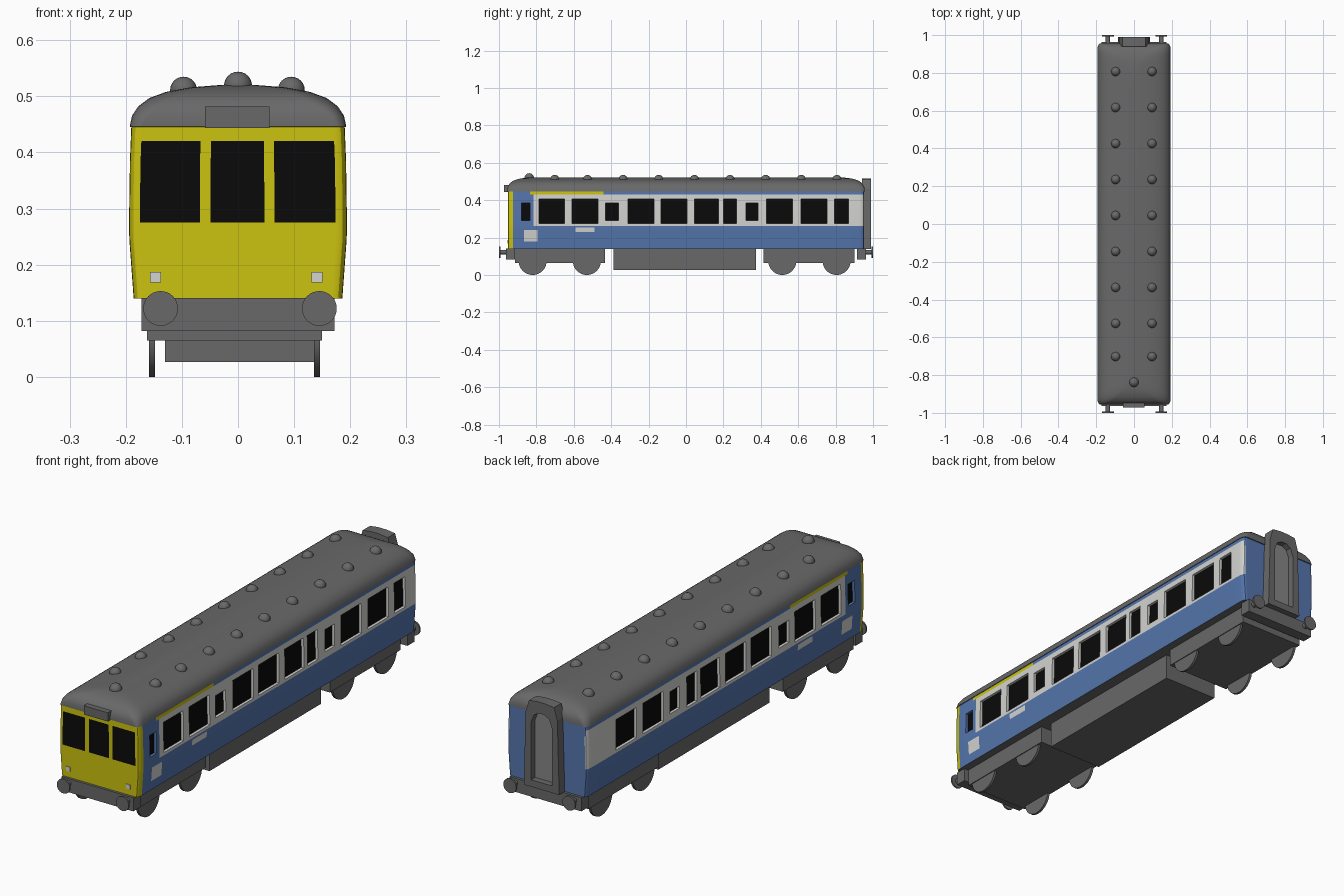
import bpy, bmesh, math
from mathutils import Matrix

if "Cube" in bpy.data.objects:
    bpy.data.objects.remove(bpy.data.objects["Cube"], do_unlink=True)


def material(name, r, g, b):
    m = bpy.data.materials.new(name)
    m.use_nodes = True
    m.diffuse_color = (r, g, b, 1)
    m.node_tree.nodes["Principled BSDF"].inputs["Base Color"].default_value = (r, g, b, 1)
    return m


GREY = material("grey", 0.14, 0.14, 0.14)
BLUE = material("blue", 0.09, 0.18, 0.42)
WHITE = material("white", 0.65, 0.65, 0.63)
YELLOW = material("yellow", 0.6, 0.54, 0.005)
GLASS = material("black glass", 0.003, 0.003, 0.003)
DOOR = material("door grey", 0.24, 0.24, 0.24)


def finish(bm, name, mats, smooth=False):
    bmesh.ops.recalc_face_normals(bm, faces=bm.faces)
    mesh = bpy.data.meshes.new(name)
    bm.to_mesh(mesh)
    bm.free()
    for m in mats:
        mesh.materials.append(m)
    ob = bpy.data.objects.new(name, mesh)
    bpy.context.collection.objects.link(ob)
    if smooth:
        bpy.ops.object.select_all(action='DESELECT')
        ob.select_set(True)
        bpy.context.view_layer.objects.active = ob
        bpy.ops.object.shade_smooth_by_angle(angle=math.radians(32))
    return ob


def box(name, x0, x1, y0, y1, z0, z1, mat=GREY):
    bm = bmesh.new()
    bmesh.ops.create_cube(bm, size=1)
    for v in bm.verts:
        v.co = ((x0 + x1) / 2 + v.co.x * (x1 - x0),
                (y0 + y1) / 2 + v.co.y * (y1 - y0),
                (z0 + z1) / 2 + v.co.z * (z1 - z0))
    return finish(bm, name, [mat])


def cylinder(name, centre, radius, depth, axis):
    bm = bmesh.new()
    turn = Matrix.Rotation(math.pi / 2, 4, 'Y' if axis == 'X' else 'X')
    bmesh.ops.create_cone(bm, cap_ends=True, segments=32, radius1=radius, radius2=radius,
                          depth=depth, matrix=Matrix.Translation(centre) @ turn)
    return finish(bm, name, [GREY], True)


# Window openings: start and end along the side, small or tall
TALL, SMALL = (0.275, 0.405), (0.29, 0.385)
SIDE_WINDOWS = [(-0.88, -0.835, SMALL), (-0.785, -0.65, TALL), (-0.61, -0.47, TALL),
                (-0.43, -0.36, SMALL), (-0.31, -0.17, TALL), (-0.135, 0.005, TALL),
                (0.045, 0.175, TALL), (0.2, 0.27, TALL), (0.32, 0.385, SMALL),
                (0.43, 0.57, TALL), (0.615, 0.755, TALL), (0.795, 0.87, TALL)]
FRONT_WINDOWS = [(-0.175, -0.068), (-0.049, 0.047), (0.065, 0.174)]
# Painted panels on the sides: y range, z range, slot
PANELS = [(-0.835, -0.44, 0.43, 0.445, 3), (-0.865, -0.795, 0.18, 0.24, 2),
          (-0.59, -0.49, 0.23, 0.255, 2)]
HX, HY, RX, RY = 0.194, 0.952, 0.012, 0.027
WHITE_START = -0.815


def ring(z, hx, hy, rx, ry):
    """Rounded rectangle split wherever a window or panel edge needs it."""
    ys = {WHITE_START, HY - RY, RY - HY}
    for w in SIDE_WINDOWS + PANELS:
        ys.update(w[:2])
    xs = {HX - RX, RX - HX}
    for w in FRONT_WINDOWS:
        xs.update(w)
    ys = [y * (hy - ry) / (HY - RY) for y in sorted(ys)]
    xs = [x * (hx - rx) / (HX - RX) for x in sorted(xs)]

    def corner(sx, sy, start):
        return [(sx * (hx - rx) + rx * math.cos(a), sy * (hy - ry) + ry * math.sin(a), z)
                for a in (math.radians(start + 22.5 * i) for i in (1, 2, 3))]
    return ([(hx, y, z) for y in ys] + corner(1, 1, 0)
            + [(x, hy, z) for x in reversed(xs)] + corner(-1, 1, 90)
            + [(-hx, y, z) for y in reversed(ys)] + corner(-1, -1, 180)
            + [(x, -hy, z) for x in xs] + corner(1, -1, 270))


def body_slot(c):
    """Slots: 0 grey, 1 blue, 2 white, 3 yellow, 4 glass."""
    if c.z > 0.446 or c.z < 0.141:
        return 0
    if c.y < RY - HY:
        in_window = any(a < c.x < b for a, b in FRONT_WINDOWS)
        return 4 if in_window and c.y < 0.001 - HY and 0.275 < c.z < 0.42 else 3
    if abs(c.x) < HX - RX:
        return 1
    for a, b, (low, high) in SIDE_WINDOWS:
        blank = a > 0.78 and c.x < 0
        if a < c.y < b and low < c.z < high and not blank:
            return 4
    for a, b, low, high, slot in PANELS:
        if a < c.y < b and low < c.z < high:
            return slot
    return 2 if c.y > WHITE_START and 0.263 < c.z < 0.43 else 1


# Body shell with roof dome
def wall_width(z):
    return 0.186 + 0.008 * min(1, (z - 0.14) / 0.11) - 0.004 * max(0, (z - 0.35) / 0.1)


wall_z = (0.14, 0.18, 0.23, 0.24, 0.255, 0.263, 0.275, 0.29, 0.385, 0.405, 0.42, 0.43, 0.445)
levels = [(z, wall_width(z), HY, RX, RY) for z in wall_z]
levels += [(0.446, 0.193, 0.956, 0.016, 0.03), (0.465, 0.189, 0.955, 0.022, 0.035),
           (0.482, 0.178, 0.948, 0.03, 0.04), (0.497, 0.158, 0.934, 0.035, 0.045),
           (0.508, 0.128, 0.914, 0.035, 0.045), (0.516, 0.085, 0.885, 0.03, 0.04),
           (0.52, 0.035, 0.85, 0.015, 0.03)]
bm = bmesh.new()
rows = [[bm.verts.new(p) for p in ring(*level)] for level in levels]
count = len(rows[0])
for low, high in zip(rows, rows[1:]):
    for i in range(count):
        j = (i + 1) % count
        bm.faces.new((low[i], low[j], high[j], high[i]))
bm.faces.new(rows[0][::-1])
bm.faces.new(rows[-1])
for f in bm.faces:
    f.material_index = body_slot(f.calc_center_median())
# Recess the side windows
for side in (-1, 1):
    panes = [f for f in bm.faces if f.material_index == 4
             and f.calc_center_median().x * side > HX - RX and f.calc_center_median().y > RY - HY]
    known = set(bm.faces) - set(panes)
    geom = bmesh.ops.extrude_face_region(bm, geom=panes)["geom"]
    caps = {g for g in geom if isinstance(g, bmesh.types.BMFace)}
    old = [f for f in panes if f.is_valid and f not in caps]
    if old:
        bmesh.ops.delete(bm, geom=old, context='FACES')
    for g in geom:
        if isinstance(g, bmesh.types.BMVert):
            g.co.x -= side * 0.012
    for f in bm.faces:
        if f in caps:
            f.material_index = 4
        elif f not in known:
            f.material_index = 2 if f.calc_center_median().y > WHITE_START else 1
finish(bm, "body_shell", [GREY, BLUE, WHITE, YELLOW, GLASS], True)

# Roof vents
def vent(name, x, y, z, radius, squash):
    bm = bmesh.new()
    bmesh.ops.create_uvsphere(bm, u_segments=20, v_segments=12, radius=radius)
    bmesh.ops.transform(bm, verts=bm.verts, matrix=Matrix.Translation((x, y, z))
                        @ Matrix.Diagonal((1, 1, squash, 1)))
    finish(bm, name, [GREY], True)


for k in range(9):
    y = 0.807 - 0.1905 * k if k < 8 else -0.702
    for x in (-0.097, 0.095):
        vent("roof_vent", x, y, 0.511, 0.024, 1)
vent("front_roof_vent", 0, -0.838, 0.519, 0.025, 1)

# Cab front details
box("destination_box", -0.059, 0.056, -0.972, -0.91, 0.444, 0.482)
for x in (-0.147, 0.141):
    box("marker_light", x - 0.01, x + 0.01, -0.955, -0.949, 0.168, 0.187, WHITE)

# Rear gangway with arched recess and door
outer = [(0.085, 0.14), (0.076, 0.46), (0.06, 0.512), (0.02, 0.517)]
inner = [(0.05, 0.17), (0.05, 0.42), (0.036, 0.455), (0.013, 0.468)]
bm = bmesh.new()
loops = []
for half, y in ((outer, 0.94), (outer, 0.99), (inner, 0.99), (inner, 0.962)):
    points = half + [(-x, z) for x, z in reversed(half)]
    loops.append([bm.verts.new((x, y, z)) for x, z in points])
for a, b in zip(loops, loops[1:]):
    for i in range(8):
        j = (i + 1) % 8
        bm.faces.new((a[i], a[j], b[j], b[i]))
bm.faces.new(loops[0])
bm.faces.new(loops[-1]).material_index = 1
finish(bm, "rear_gangway", [GREY, DOOR])

# Underframe, buffers and bogies
box("equipment_box", -0.13, 0.135, -0.388, 0.375, 0.027, 0.141)
for end, label in ((-1, "front"), (1, "rear")):
    y0, y1 = sorted((end * 0.963, end * 0.915))
    box(label + "_buffer_beam", -0.172, 0.172, y0, y1, 0.082, 0.141)
    for x in (-0.138, 0.145):
        cylinder(label + "_buffer_shank", (x, end * 0.975, 0.122), 0.012, 0.04, 'Y')
        cylinder(label + "_buffer_head", (x, end * 0.9965, 0.122), 0.031, 0.007, 'Y')
for label, y0, y1, axles in (("front", -0.915, -0.432, (-0.82, -0.53)),
                             ("rear", 0.415, 0.9, (0.515, 0.805))):
    box(label + "_bogie", -0.162, 0.15, y0, y1, 0.065, 0.141)
    for y in axles:
        for x in (-0.153, 0.141):
            cylinder(label + "_wheel", (x, y, 0.075), 0.075, 0.011, 'X')
